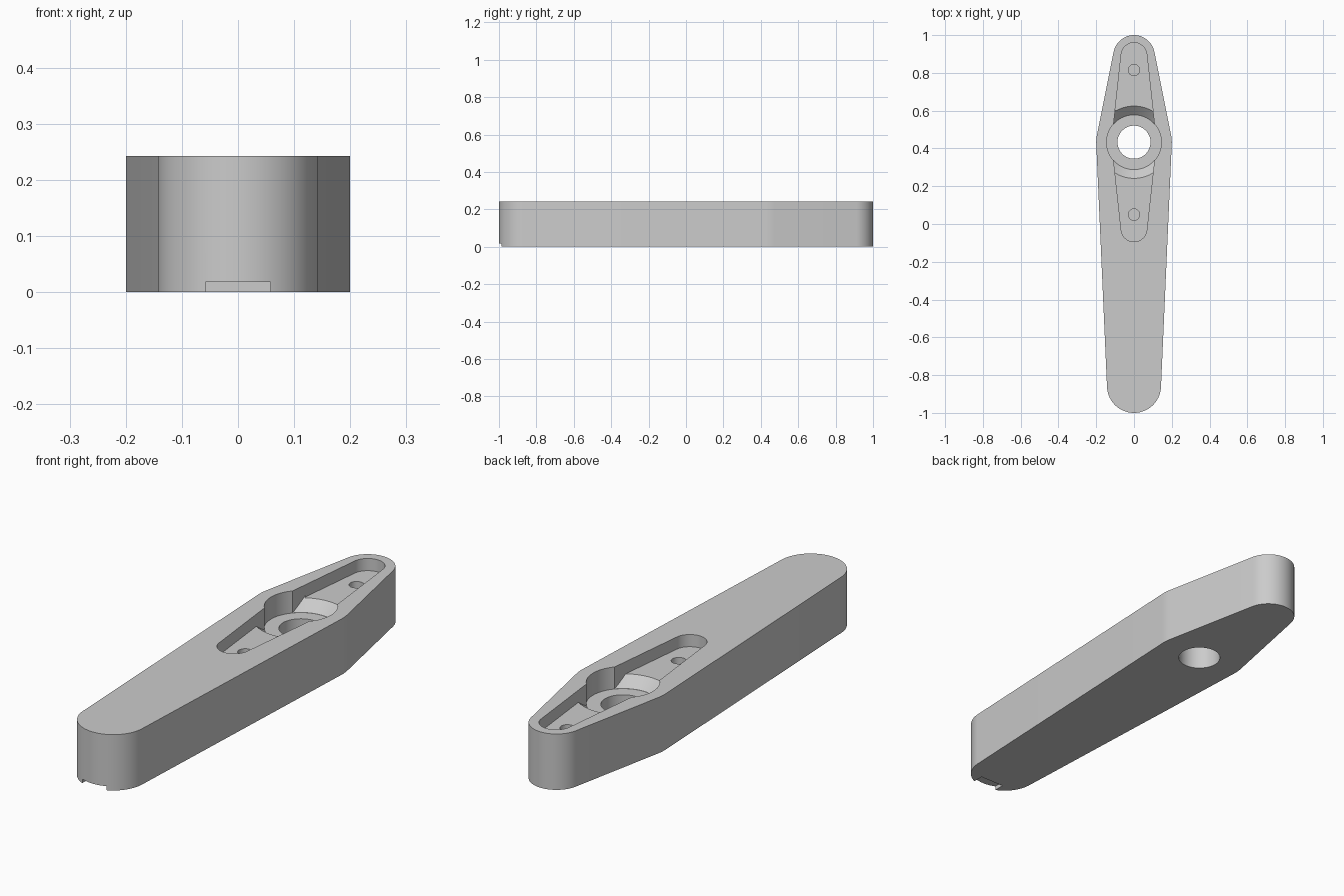
import bpy
import bmesh
from math import cos, sin, tau
from mathutils import Vector
from mathutils.geometry import convex_hull_2d

TOP, ARM_Z, HUB_Z, HUB_Y = 0.243, 0.19, 0.147, 0.433
OVER = 0.4  # cutters reach above the top face

if "Cube" in bpy.data.objects:
    bpy.data.objects.remove(bpy.data.objects["Cube"])

grey = bpy.data.materials.new("light_grey")
grey.use_nodes = True
grey.diffuse_color = (0.6, 0.6, 0.6, 1)
grey.node_tree.nodes["Principled BSDF"].inputs["Base Color"].default_value = (0.6, 0.6, 0.6, 1)


def make_object(name, bm):
    bmesh.ops.recalc_face_normals(bm, faces=bm.faces)
    mesh = bpy.data.meshes.new(name)
    bm.to_mesh(mesh)
    bm.free()
    obj = bpy.data.objects.new(name, mesh)
    mesh.materials.append(grey)
    bpy.context.collection.objects.link(obj)
    return obj


def prism(name, circles, z0, z1, steps=96):
    """Upright prism around the hull of circles given as (y, radius)."""
    pts = [Vector((r * cos(tau * i / steps), y + r * sin(tau * i / steps)))
           for y, r in circles for i in range(steps)]
    bm = bmesh.new()
    face = bm.faces.new([bm.verts.new((pts[i].x, pts[i].y, z0)) for i in convex_hull_2d(pts)])
    out = bmesh.ops.extrude_face_region(bm, geom=[face])
    top = [v for v in out["geom"] if isinstance(v, bmesh.types.BMVert)]
    bmesh.ops.translate(bm, verts=top, vec=(0, 0, z1 - z0))
    return make_object(name, bm)


def cone(name, y, r0, r1, z0, z1):
    bm = bmesh.new()
    bmesh.ops.create_cone(bm, cap_ends=True, segments=96, radius1=r0, radius2=r1, depth=z1 - z0)
    bmesh.ops.translate(bm, verts=bm.verts, vec=(0, y, (z0 + z1) / 2))
    return make_object(name, bm)


def combine(obj, tool, operation="DIFFERENCE"):
    """Apply a boolean and discard the tool."""
    mod = obj.modifiers.new("cut", "BOOLEAN")
    mod.operation, mod.solver, mod.object = operation, "EXACT", tool
    bpy.context.view_layer.update()
    graph = bpy.context.evaluated_depsgraph_get()
    mesh = bpy.data.meshes.new_from_object(obj.evaluated_get(graph))
    obj.modifiers.clear()
    obj.data = mesh
    bpy.data.objects.remove(tool)


# Tapered lever with rounded ends
body = prism("lever_body", [(-0.857, 0.143), (HUB_Y, 0.2), (0.89, 0.11)], 0, TOP)

# Tapered arm recess and deeper round hub recess
arm = [(-0.026, 0.068), (HUB_Y, 0.118), (0.892, 0.068)]
combine(body, prism("arm_recess", arm, ARM_Z, OVER))
combine(body, prism("hub_recess", [(HUB_Y, 0.145)], HUB_Z, OVER))

# Sloped transitions from the hub floor up to the arm floor
ramp = cone("ramp_recess", HUB_Y, 0.1445, 0.2155, HUB_Z, 0.212)
combine(ramp, prism("ramp_limit", arm, 0.1, OVER), "INTERSECT")
combine(body, ramp)

# Shaft hole through the hub, and a blind screw hole in each arm
combine(body, prism("shaft_hole", [(HUB_Y, 0.0875)], -0.1, OVER))
for y in (0.05, 0.815):
    combine(body, prism("screw_hole", [(y, 0.03)], 0.09, OVER, 48))

# Small notch under the front tip
bm = bmesh.new()
bmesh.ops.create_cube(bm, size=1)
bmesh.ops.scale(bm, verts=bm.verts, vec=(0.116, 0.16, 0.118))
bmesh.ops.translate(bm, verts=bm.verts, vec=(0, -1.02, -0.041))
combine(body, make_object("notch", bm))

# Smooth walls with crisp rims
bpy.ops.object.select_all(action="DESELECT")
body.select_set(True)
bpy.context.view_layer.objects.active = body
bpy.ops.object.shade_smooth_by_angle(angle=0.5)
